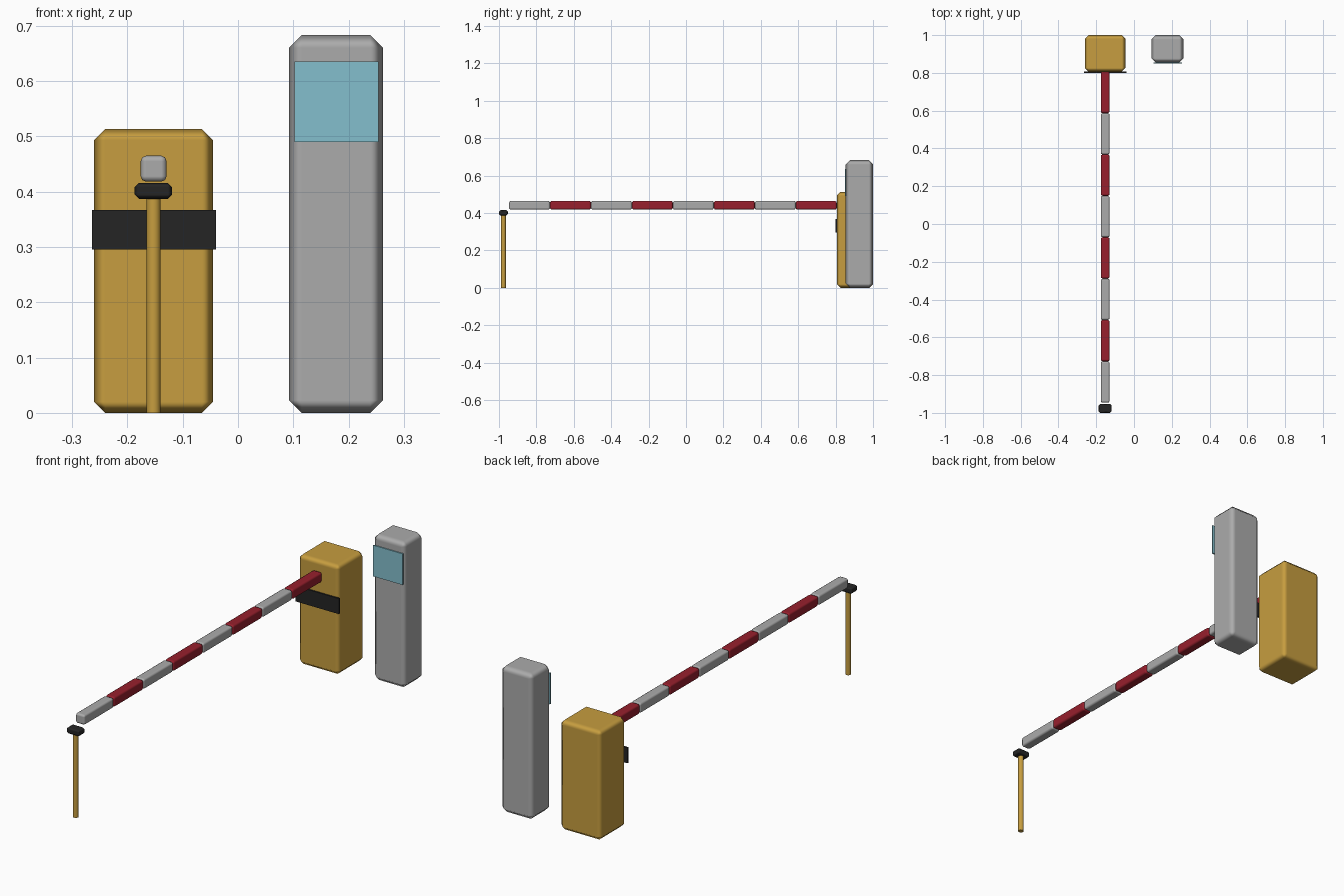
import bpy
import bmesh

cube = bpy.data.objects.get("Cube")
if cube:
    bpy.data.objects.remove(cube, do_unlink=True)


def material(name, r, g, b):
    m = bpy.data.materials.new(name)
    m.use_nodes = True
    m.diffuse_color = (r, g, b, 1)
    bsdf = m.node_tree.nodes["Principled BSDF"]
    bsdf.inputs["Base Color"].default_value = (r, g, b, 1)
    bsdf.inputs["Roughness"].default_value = 0.6
    return m


yellow = material("ochre yellow", 0.57, 0.34, 0.05)
grey = material("light grey", 0.41, 0.41, 0.41)
red = material("deep red", 0.31, 0.014, 0.026)
black = material("black", 0.018, 0.018, 0.018)
blue = material("screen blue", 0.23, 0.52, 0.61)


def box(name, x, y, z, mat, bevel=0.0, segments=1):
    """Box spanning the given (low, high) ranges, with optional soft chamfers."""
    mesh = bpy.data.meshes.new(name)
    bm = bmesh.new()
    bmesh.ops.create_cube(bm, size=1)
    for v in bm.verts:
        for i, (low, high) in enumerate((x, y, z)):
            v.co[i] = high if v.co[i] > 0 else low
    for f in bm.faces:
        f.smooth = bevel > 0
    bm.to_mesh(mesh)
    bm.free()
    mesh.materials.append(mat)
    obj = bpy.data.objects.new(name, mesh)
    bpy.context.collection.objects.link(obj)
    if bevel:
        mod = obj.modifiers.new("Bevel", "BEVEL")
        mod.width = bevel
        mod.segments = segments
        mod.harden_normals = True
    return obj


# Barrier cabinet with a dark band across its front
box("barrier_cabinet", (-0.26, -0.045), (0.806, 1), (0, 0.513), yellow, 0.02)
box("cabinet_band", (-0.264, -0.04), (0.799, 0.807), (0.295, 0.367), black)

# Ticket terminal with its screen
box("terminal_body", (0.092, 0.262), (0.854, 1), (0, 0.683), grey, 0.023)
box("terminal_screen", (0.102, 0.254), (0.849, 0.855), (0.49, 0.635), blue)

# Boom of alternating red and grey segments
start, length = 0.806, 0.219
for i in range(8):
    end = start - i * length
    box(f"boom_segment_{i + 1}", (-0.176, -0.129), (end - length, end),
        (0.418, 0.465), grey if i % 2 else red, 0.01, 2)

# Rest post with its cradle
post_x, post_y = -0.1525, -0.976
bpy.ops.mesh.primitive_cylinder_add(vertices=16, radius=0.0125, depth=0.39,
                                    location=(post_x, post_y, 0.195))
post = bpy.context.object
post.name = "rest_post"
post.data.materials.append(yellow)
bpy.ops.object.shade_smooth_by_angle()
box("rest_cradle", (-0.187, -0.119), (-1, -0.952), (0.387, 0.416), black, 0.008)
